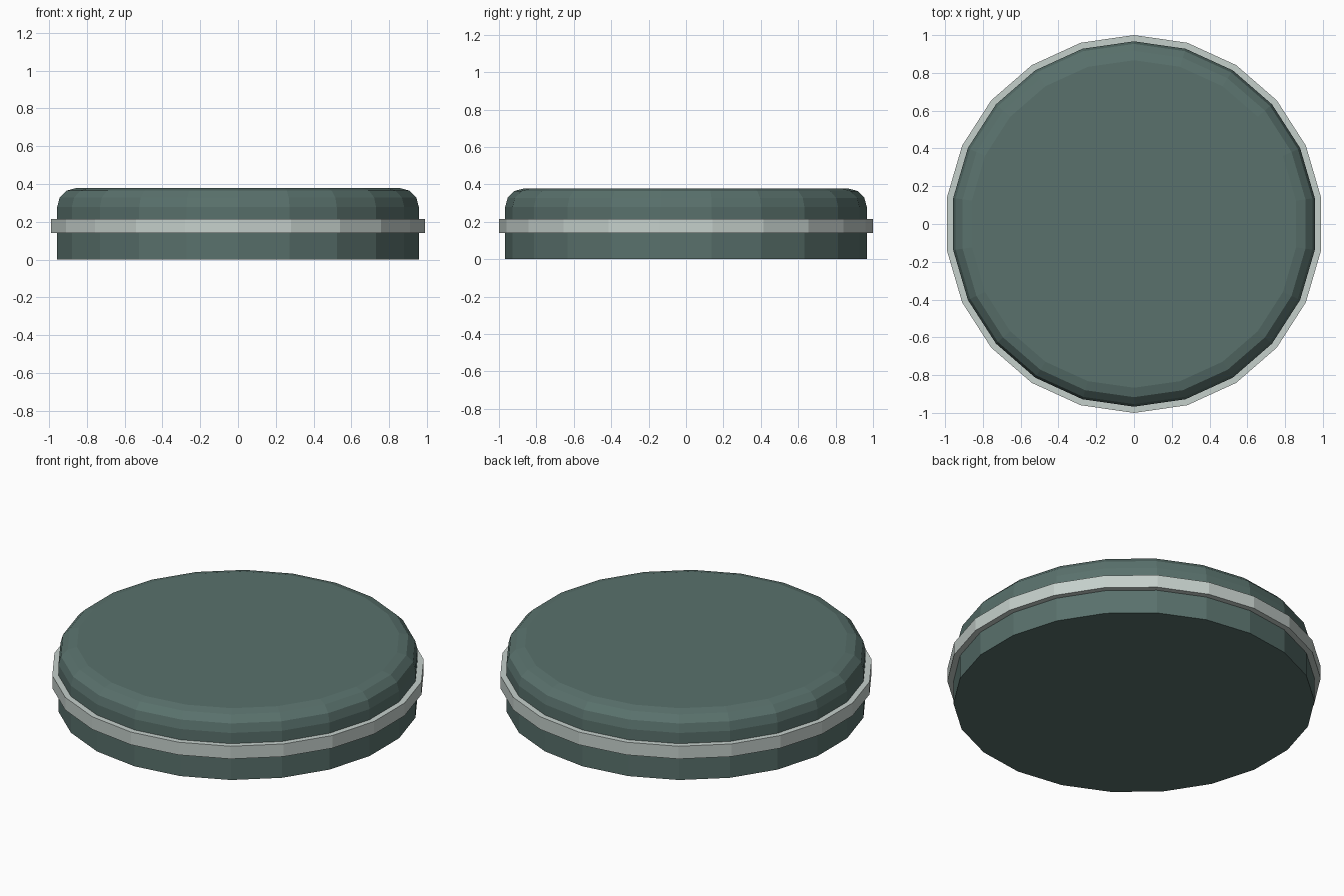
import bpy, bmesh, math

if "Cube" in bpy.data.objects:
    bpy.data.objects.remove(bpy.data.objects["Cube"])

SIDES = 22


def material(name, color):
    m = bpy.data.materials.new(name)
    m.diffuse_color = (*color, 1)
    m.use_nodes = True
    m.node_tree.nodes["Principled BSDF"].inputs["Base Color"].default_value = m.diffuse_color
    return m


def lathe(name, profile, mat, closed=False):
    """Spin (radius, z) points round z, with a vertex on the +y axis."""
    bm = bmesh.new()
    rings = []
    for r, z in profile:
        rings.append([bm.verts.new((r * math.sin(2 * math.pi * i / SIDES),
                                    r * math.cos(2 * math.pi * i / SIDES), z))
                      for i in range(SIDES)])
    pairs = list(zip(rings, rings[1:]))
    if closed:
        pairs.append((rings[-1], rings[0]))
    else:
        bm.faces.new(rings[0])
        bm.faces.new(rings[-1])
    for a, b in pairs:
        for i in range(SIDES):
            j = (i + 1) % SIDES
            bm.faces.new((a[i], a[j], b[j], b[i]))
    bmesh.ops.recalc_face_normals(bm, faces=bm.faces)
    mesh = bpy.data.meshes.new(name)
    bm.to_mesh(mesh)
    bm.free()
    mesh.materials.append(mat)
    obj = bpy.data.objects.new(name, mesh)
    bpy.context.collection.objects.link(obj)
    return obj


dark = material("dark_green_grey", (0.10, 0.165, 0.15))
light = material("pale_green_grey", (0.56, 0.63, 0.60))

# Disc body with a rounded top edge in three steps
R, TOP, BEVEL = 0.967, 0.378, 0.10
body = [(R, 0)]
for k in range(4):
    a = math.radians(30 * k)
    body.append((R - BEVEL + BEVEL * math.cos(a), TOP - BEVEL + BEVEL * math.sin(a)))
lathe("disc_body", body, dark)

# Pale band round the side
lathe("side_band", [(0.955, 0.14), (1.0, 0.14), (1.0, 0.215), (0.955, 0.215)],
      light, closed=True)
